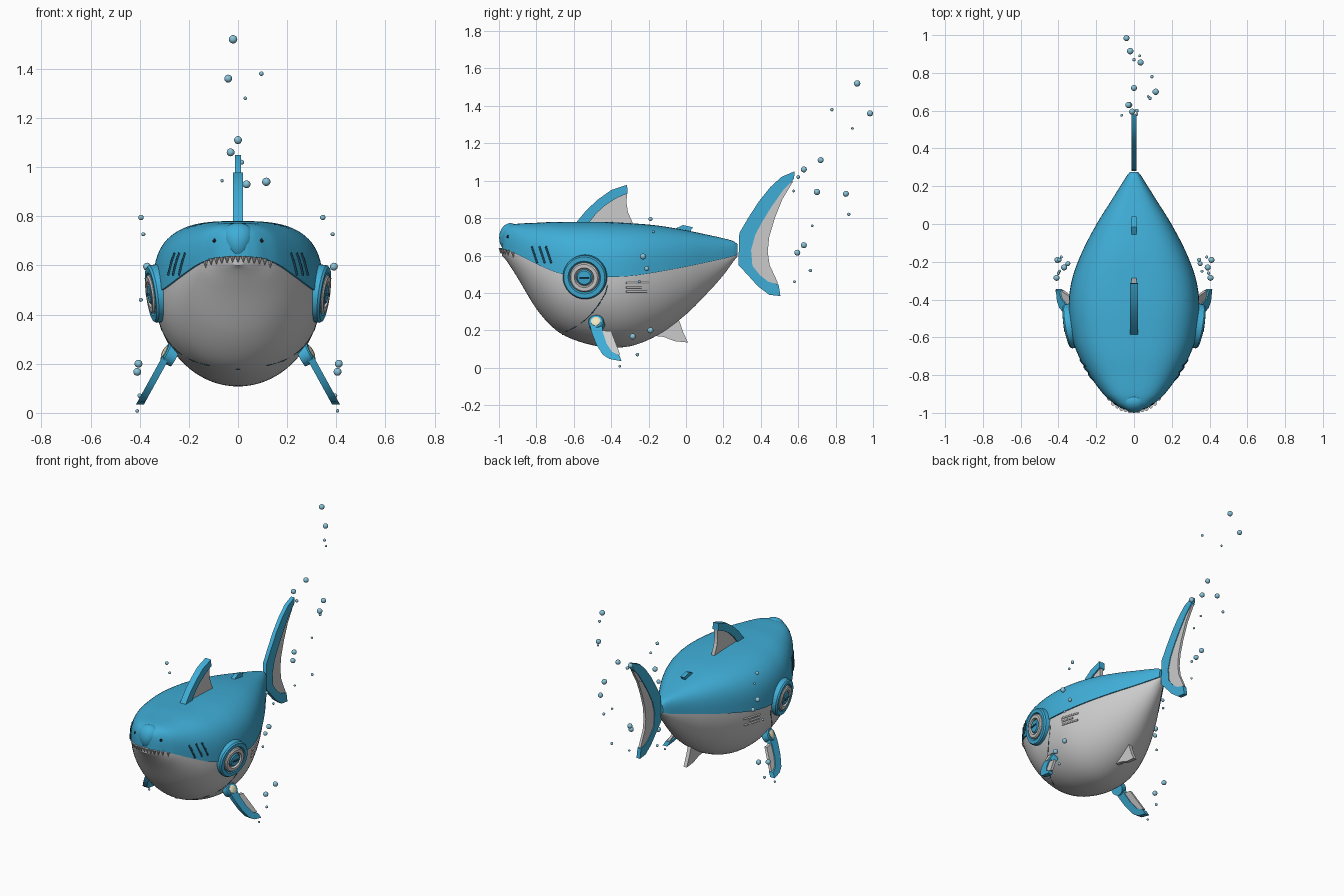
import bpy, bmesh, math
from mathutils import Vector

if "Cube" in bpy.data.objects:
    bpy.data.objects.remove(bpy.data.objects["Cube"])


def material(name, rgb):
    m = bpy.data.materials.new(name)
    m.diffuse_color = (*rgb, 1)
    m.use_nodes = True
    m.node_tree.nodes["Principled BSDF"].inputs["Base Color"].default_value = m.diffuse_color
    return m


BLUE = material("blue", (0.05, 0.42, 0.68))
DARK = material("dark_blue", (0.015, 0.09, 0.15))
BUBBLE = material("bubble_blue", (0.25, 0.55, 0.7))
CREAM = material("cream", (0.85, 0.8, 0.55))
BLACK = material("black", (0.01, 0.01, 0.01))

# Body stations: y, top z, belt z, bottom z, half width
BODY = [(-.985, .72, .635, .60, .03), (-.97, .745, .63, .585, .07), (-.945, .76, .625, .55, .105),
        (-.90, .77, .605, .48, .155), (-.8, .775, .555, .315, .228), (-.7, .78, .512, .205, .285),
        (-.6, .78, .49, .15, .32), (-.45, .78, .485, .112, .338), (-.3, .773, .49, .115, .322),
        (-.15, .76, .512, .175, .268), (0, .735, .54, .285, .19), (.12, .71, .565, .405, .115),
        (.2, .692, .583, .495, .065), (.255, .676, .597, .57, .03), (.275, .66, .605, .595, .014)]


def station(y):
    """Smoothly interpolated (top, belt, bottom, half width) at y."""
    n = len(BODY)
    i = max(k for k in range(n - 1) if k == 0 or BODY[k][0] <= y)
    a, b = BODY[i], BODY[i + 1]
    p, q = BODY[max(i - 1, 0)], BODY[min(i + 2, n - 1)]
    d = b[0] - a[0]
    t = (y - a[0]) / d
    out = []
    for c in range(1, 5):
        ma = (b[c] - p[c]) / (b[0] - p[0]) * d
        mb = (q[c] - a[c]) / (q[0] - a[0]) * d
        out.append((2*t**3 - 3*t*t + 1) * a[c] + (t**3 - 2*t*t + t) * ma
                   + (3*t*t - 2*t**3) * b[c] + (t**3 - t*t) * mb)
    return out


def surface_x(y, z):
    top, belt, bottom, w = station(y)
    if z > belt:
        return (w + .008) * max(0, 1 - ((z - belt) / (top - belt)) ** 3) ** (1 / 3)
    return w * math.sqrt(max(0, 1 - ((belt - z) / (belt - bottom)) ** 2))


def finish(name, bm, mat=None):
    bmesh.ops.recalc_face_normals(bm, faces=bm.faces)
    me = bpy.data.meshes.new(name)
    bm.to_mesh(me)
    bm.free()
    ob = bpy.data.objects.new(name, me)
    bpy.context.collection.objects.link(ob)
    if mat:
        me.materials.append(mat)
    return ob


def loft(name, rings, mat=None):
    bm = bmesh.new()
    rows = [[bm.verts.new(p) for p in r] for r in rings]
    n = len(rows[0])
    for a, b in zip(rows, rows[1:]):
        for j in range(n):
            k = (j + 1) % n
            bm.faces.new((a[j], a[k], b[k], b[j]))
    bm.faces.new(rows[0])
    bm.faces.new(rows[-1])
    return finish(name, bm, mat)


def plate(name, outline, half, mat=None, shift=lambda z: 0, s=1):
    """Flat fin cut from a (y, z) outline; shift leans it sideways by height."""
    rings = [[(s * (shift(z) + h), y, z) for y, z in outline] for h in (-half, half)]
    return loft(name, rings, mat)


def lathe(name, profile, centre, axis, mat=None, seg=40):
    """Revolve (radius, height) pairs around an axis."""
    q = Vector(axis).to_track_quat('Z', 'Y')
    rings = [[Vector(centre) + q @ Vector((r * math.cos(a), r * math.sin(a), h))
              for a in (math.tau * k / seg for k in range(seg))] for r, h in profile]
    return loft(name, rings, mat)


def tube(name, pts, r, mat=None):
    cu = bpy.data.curves.new(name, 'CURVE')
    cu.dimensions = '3D'
    cu.bevel_depth, cu.bevel_resolution, cu.use_fill_caps = r, 1, True
    sp = cu.splines.new('POLY')
    sp.points.add(len(pts) - 1)
    for p, c in zip(sp.points, pts):
        p.co = (*c, 1)
    ob = bpy.data.objects.new(name, cu)
    bpy.context.collection.objects.link(ob)
    if mat:
        cu.materials.append(mat)


def ball(name, c, r, mat=None, seg=16):
    bm = bmesh.new()
    bmesh.ops.create_uvsphere(bm, u_segments=seg, v_segments=seg // 2 + 2, radius=r)
    bmesh.ops.translate(bm, verts=bm.verts, vec=c)
    return finish(name, bm, mat)


# Body: blue back shell over grey belly
ys = [a[0] + (b[0] - a[0]) * k / 5 for a, b in zip(BODY, BODY[1:]) for k in range(5)] + [BODY[-1][0]]
back, belly = [], []
for y in ys:
    top, belt, bottom, w = station(y)
    ring = []
    for k in range(41):
        a = math.pi * k / 40
        c, sn = math.cos(a), math.sin(a)
        ring.append((math.copysign(abs(c) ** (2 / 3), c) * (w + .008), y, belt + (top - belt) * max(sn, 0) ** (2 / 3)))
    back.append(ring + [(-w * .95, y, belt), (w * .95, y, belt)])
    belly.append([(w * math.cos(math.pi * k / 40), y, belt - (belt - bottom) * math.sin(math.pi * k / 40))
                  for k in range(41)])
loft("back_shell", back, BLUE)
loft("belly", belly)

# Snout, narrower towards the mouth
snout = ball("snout", (0, 0, 0), 1, BLUE, 32)
for v in snout.data.vertices:
    x, y, z = v.co
    v.co = (x * .062 * (1 + .35 * z), -.938 + y * .061, .695 + z * .078)

# Teeth along the upper lip
for k in range(13):
    x = -.132 + .022 * k
    y = min(ys, key=lambda v: abs(station(v)[3] - max(abs(x), .03)) + (9 if v > -.5 else 0))
    lathe("tooth", [(.011, 0), (.001, .028)], (x, y - .006, station(y)[1] + .004), (0, 0, -1), None, 8)

# Belly seam
half_seam = [(-.42, .44), (-.43, .40), (-.465, .34), (-.50, .295), (-.545, .25), (-.6, .213), (-.64, .195)]
side = [(surface_x(y, z), y, z) for y, z in half_seam]
tube("belly_seam", side + [(0, -.66, station(-.66)[2])] + [(-x, y, z) for x, y, z in side[::-1]], .0025, DARK)

# Paired parts
FIN_EDGE = [(-.515, .235), (-.505, .19), (-.48, .125), (-.445, .07), (-.41, .047), (-.345, .035),
            (-.355, .065), (-.395, .085), (-.425, .13), (-.445, .19), (-.45, .24)]
FIN_WEB = [(-.455, .2), (-.40, .195), (-.375, .13), (-.352, .07), (-.40, .075), (-.44, .12)]
lean = lambda z: .272 + (.265 - z) * .55
for s in (1, -1):
    ball("eye", (s * .094, -.95, .70), .009, BLACK)
    # Gill slits and side vents
    for y in (-.825, -.785, -.75):
        pts = [(y + .03 * t, .65 - .09 * t) for t in (0, .25, .5, .75, 1)]
        tube("gill_slit", [(s * surface_x(a, b), a, b) for a, b in pts], .0055, DARK)
    for y0, y1, z in ((-.32, -.2, .452), (-.32, -.24, .43), (-.32, -.21, .408)):
        pts = [(y0 + (y1 - y0) * t / 4, z) for t in range(5)]
        tube("side_vent", [(s * surface_x(a, b), a, b) for a, b in pts], .006)
    # Round side thruster
    c, ax = (s * .335, -.54, .485), (s * .97, -.17, -.13)
    lathe("thruster_rim", [(.118, -.04), (.118, .012), (.111, .021), (.088, .021), (.081, .01)], c, ax, BLUE)
    lathe("thruster_ring", [(.081, 0), (.079, .022), (.072, .028), (.053, .028), (.047, .012)], c, ax)
    lathe("thruster_core", [(.043, 0), (.043, .022), (.036, .028), (.001, .03)], c, ax, BLUE)
    tube("thruster_bar", [(s * .364, -.57, .482), (s * .371, -.52, .482)], .005, DARK)
    # Front fin with pivot
    plate("front_fin_edge", FIN_EDGE, .016, BLUE, lean, s)
    plate("front_fin_web", FIN_WEB, .009, None, lean, s)
    c, ax = (s * .283, -.48, .24), (s * .87, -.15, .45)
    lathe("fin_pivot", [(.042, -.03), (.042, .012), (.036, .018), (.025, .018)], c, ax, BLUE)
    lathe("fin_pivot_cap", [(.027, 0), (.026, .02), (.02, .024)], c, ax, CREAM)

# Top fin
plate("top_fin_edge", [(-.60, .76), (-.58, .785), (-.53, .845), (-.47, .90), (-.40, .95), (-.315, .978),
                       (-.312, .932), (-.37, .908), (-.43, .87), (-.48, .825), (-.515, .78), (-.52, .76)], .021, BLUE)
plate("top_fin_web", [(-.53, .76), (-.48, .83), (-.42, .885), (-.315, .94), (-.318, .88), (-.31, .83),
                      (-.285, .775), (-.285, .75)], .012)
plate("rear_top_fin", [(-.09, .72), (-.055, .745), (-.015, .763), (.04, .75), (.028, .738), (.022, .71)], .013, BLUE)
plate("lower_rear_fin", [(-.17, .17), (-.14, .25), (-.04, .262), (-.015, .19), (.01, .135), (-.06, .142), (-.12, .165)], .012)

# Tail fin
plate("tail_edge", [(.58, 1.05), (.51, 1.02), (.45, .965), (.39, .89), (.335, .805), (.285, .72), (.28, .55),
                    (.34, .485), (.385, .435), (.445, .39), (.505, .383), (.495, .445), (.44, .46), (.395, .495),
                    (.355, .545), (.348, .63), (.37, .71), (.41, .785), (.46, .865), (.52, .95), (.578, 1.01)], .013, BLUE)
plate("tail_web", [(.575, 1.0), (.515, .90), (.475, .80), (.445, .70), (.437, .62), (.447, .55), (.493, .45),
                   (.44, .45), (.39, .48), (.34, .55), (.335, .63), (.36, .72), (.45, .87), (.52, .96)], .008)

# Bubbles behind the tail: x, y, z, radius
for x, y, z, r in ((-.02, .915, 1.52, .017), (-.04, .984, 1.36, .016), (.095, .78, 1.38, .009), (.03, .89, 1.28, .007),
                   (0, .72, 1.11, .016), (-.03, .63, 1.06, .016), (.015, .6, 1.02, .01), (.115, .7, .94, .017),
                   (.035, .855, .93, .016), (0, .87, .82, .009), (.075, .675, .76, .007), (-.065, .575, .945, .007),
                   (-.025, .63, .655, .016), (-.01, .595, .615, .016), (.085, .665, .52, .009), (.015, .58, .46, .007)):
    ball("tail_bubble", (x, y, z), r, BUBBLE)
# Bubbles by the sides: left x, right x, y, z, radius
for xl, xr, y, z, r in ((-.395, .345, -.19, .795, .011), (-.385, .385, -.175, .727, .008), (-.37, .39, -.23, .595, .016),
                        (-.35, .35, -.21, .53, .013), (-.395, .36, -.25, .46, .008), (-.41, .405, -.285, .167, .016),
                        (-.405, .41, -.19, .2, .016), (-.4, .395, -.26, .07, .009), (-.41, .405, -.355, .008, .007)):
    for x in (xl, xr):
        ball("side_bubble", (x, y, z), r, BUBBLE)

# Smooth shading with crisp edges
for ob in bpy.data.objects:
    ob.select_set(ob.type == 'MESH')
bpy.context.view_layer.objects.active = snout
bpy.ops.object.shade_smooth_by_angle(angle=math.radians(35))
